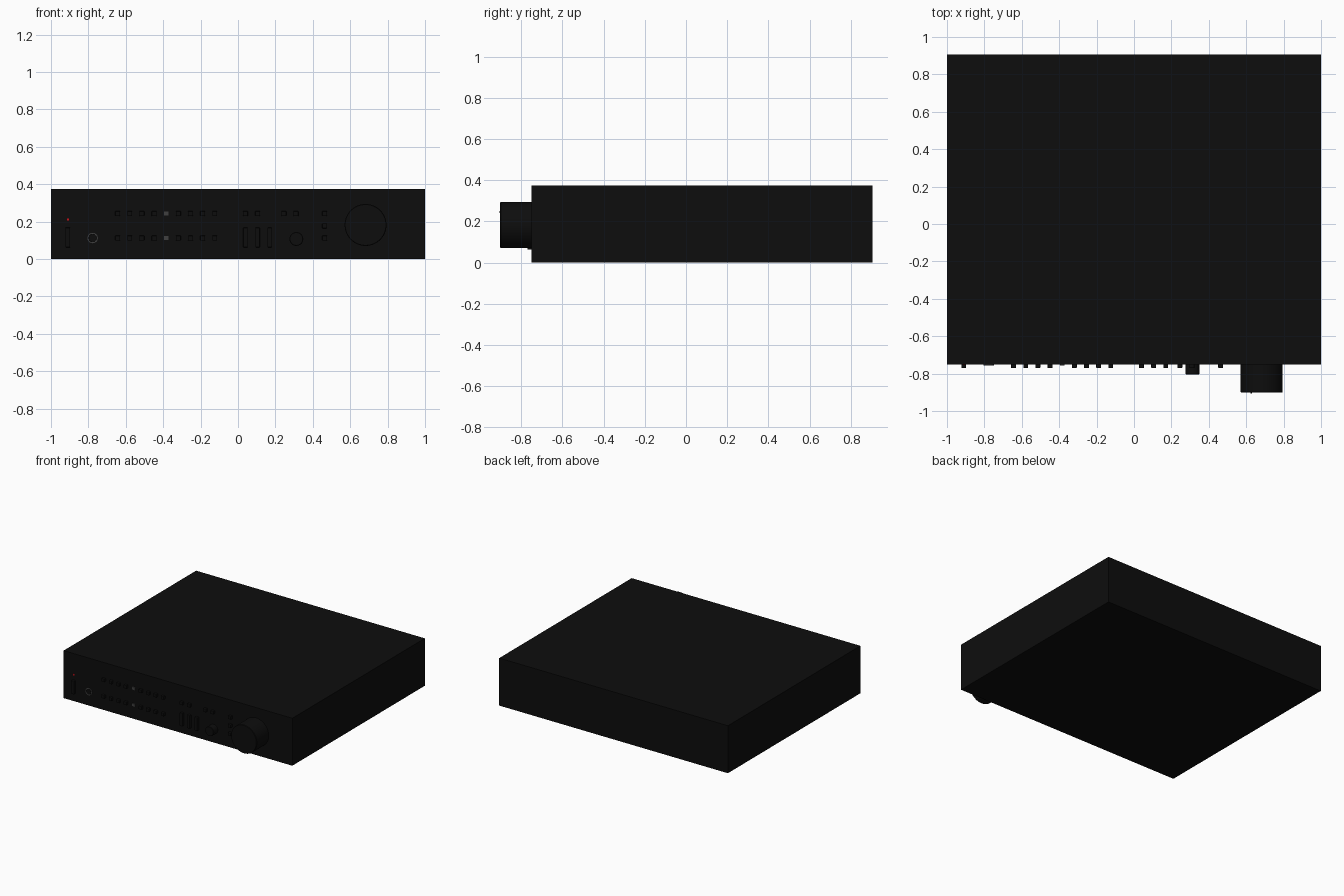
import bpy, math

if "Cube" in bpy.data.objects:
    bpy.data.objects.remove(bpy.data.objects["Cube"])


def mat(name, c):
    m = bpy.data.materials.new(name)
    m.diffuse_color = (*c, 1)
    m.use_nodes = True
    m.node_tree.nodes["Principled BSDF"].inputs["Base Color"].default_value = m.diffuse_color
    return m


BLACK = mat("black", (0.004, 0.004, 0.004))
GREY = mat("grey", (0.05, 0.05, 0.05))
RED = mat("red", (0.6, 0.005, 0.01))
FRONT = -0.75  # y of the front panel


def finish(ob, name, m, bevel=0, segments=2):
    ob.name = name
    ob.data.materials.append(m)
    if bevel:
        mod = ob.modifiers.new("bevel", 'BEVEL')
        mod.width, mod.segments = bevel, segments
    return ob


def box(name, x, y, z, m=BLACK, bevel=0):
    bpy.ops.mesh.primitive_cube_add(size=1, location=(sum(x) / 2, sum(y) / 2, sum(z) / 2))
    ob = bpy.context.object
    ob.scale = (x[1] - x[0], y[1] - y[0], z[1] - z[0])
    bpy.ops.object.transform_apply(location=False, rotation=False, scale=True)
    return finish(ob, name, m, bevel)


def button(name, x, z, w=0.026, h=0.026, depth=0.02, m=BLACK, bevel=0.003):
    return box(name, (x - w / 2, x + w / 2), (FRONT - depth, FRONT + 0.005),
               (z - h / 2, z + h / 2), m, bevel)


def knob(name, x, z, profile, m=BLACK, sides=64):
    # closed-front lathe: profile is (radius, distance in front of the panel)
    verts, faces = [], []
    for r, d in profile:
        for i in range(sides):
            a = 2 * math.pi * i / sides
            verts.append((x + r * math.cos(a), FRONT - d, z + r * math.sin(a)))
    for k in range(len(profile) - 1):
        for i in range(sides):
            j = (i + 1) % sides
            faces.append((k * sides + i, k * sides + j, (k + 1) * sides + j, (k + 1) * sides + i))
    faces.append(tuple(range((len(profile) - 1) * sides, len(profile) * sides)))
    me = bpy.data.meshes.new(name)
    me.from_pydata(verts, [], faces)
    ob = bpy.data.objects.new(name, me)
    bpy.context.collection.objects.link(ob)
    finish(ob, name, m)
    bpy.ops.object.select_all(action='DESELECT')
    ob.select_set(True)
    bpy.context.view_layer.objects.active = ob
    bpy.ops.object.shade_smooth_by_angle(angle=math.radians(35))
    return ob


# Case
box("case", (-1, 1), (FRONT, 0.905), (0, 0.375))

# Power switch, light and headphone socket
button("power_switch", -0.91, 0.115, 0.026, 0.105)
button("power_light", -0.91, 0.21, 0.011, 0.011, 0.003, RED, 0)
knob("headphone_ring", -0.777, 0.112, [(0.028, 0), (0.028, 0.006), (0.022, 0.006)], GREY, 32)
knob("headphone_hole", -0.777, 0.112, [(0.022, 0.006), (0.021, 0.007)], BLACK, 32)

# Two rows of selector buttons, each with a grey window in the middle
for row, z in enumerate((0.112, 0.243)):
    for i in range(9):
        x = -0.644 + i * 0.065
        if i == 4:
            button(f"window_{row}", x, z, 0.024, 0.022, 0.007, GREY, 0)
        else:
            button(f"selector_{row}_{i}", x, z)

# Tall switches and the small buttons above
for i, x in enumerate((0.04, 0.105, 0.17)):
    button(f"tall_switch_{i}", x, 0.115, 0.024, 0.105)
for i, x in enumerate((0.04, 0.105, 0.245, 0.31)):
    button(f"upper_button_{i}", x, 0.243)
for i, z in enumerate((0.112, 0.177, 0.243)):
    button(f"mode_button_{i}", 0.463, z)

# Small balance knob
knob("balance_knob", 0.312, 0.107, [(0.037, 0), (0.037, 0.051), (0.034, 0.054)], sides=48)

# Large volume knob with its pointer
knob("volume_knob", 0.682, 0.182,
     [(0.112, 0), (0.112, 0.148), (0.109, 0.152)])
button("volume_pointer", 0.627, 0.245, 0.01, 0.01, 0.155, BLACK, 0)
